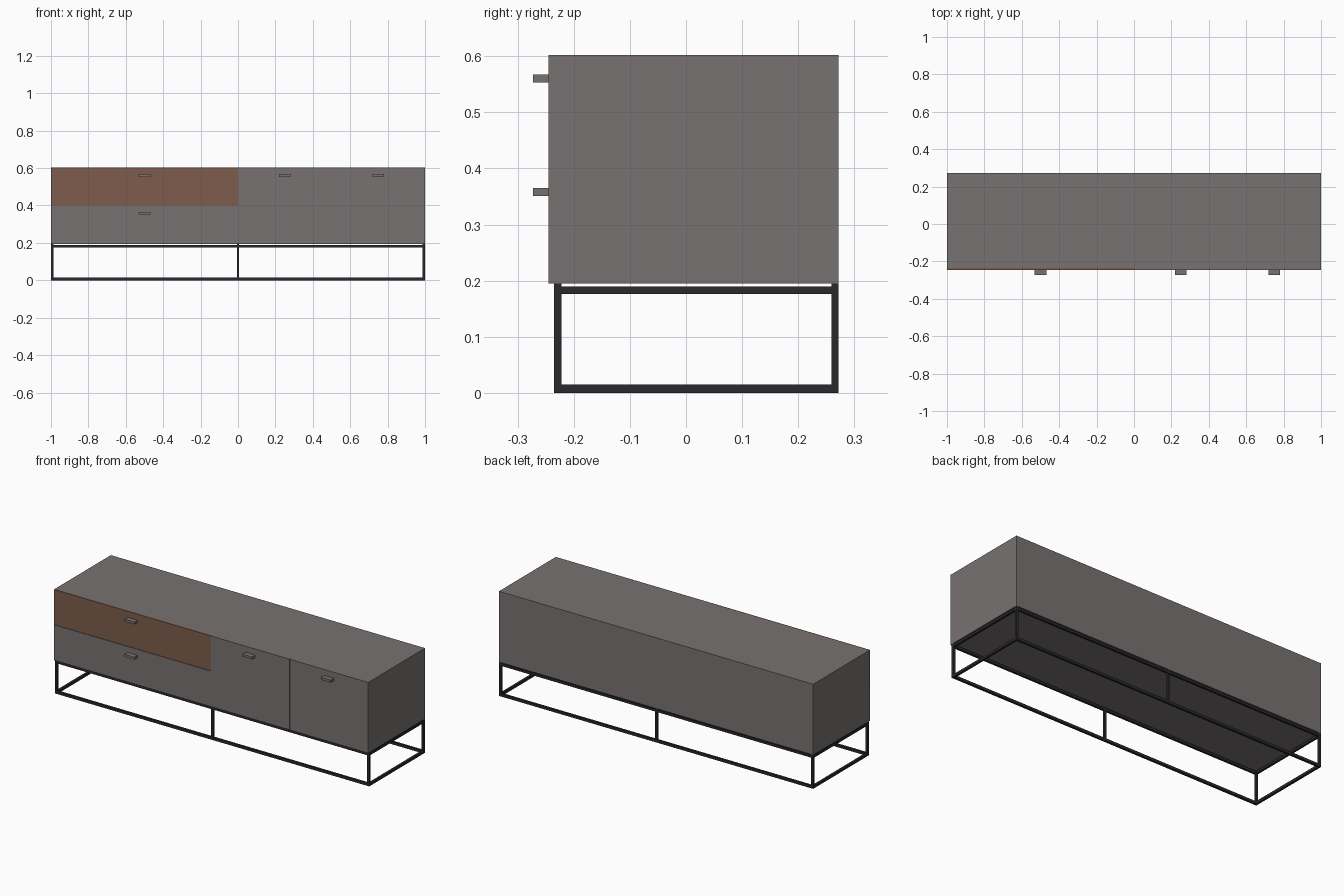
import bpy
import bmesh

cube = bpy.data.objects.get("Cube")
if cube:
    bpy.data.objects.remove(cube, do_unlink=True)


def material(name, rgb):
    mat = bpy.data.materials.new(name)
    mat.use_nodes = True
    mat.diffuse_color = (*rgb, 1)
    mat.node_tree.nodes["Principled BSDF"].inputs["Base Color"].default_value = (*rgb, 1)
    return mat


grey = material("warm grey", (0.19, 0.17, 0.168))
brown = material("brown wood", (0.21, 0.108, 0.075))
black = material("black metal", (0.024, 0.022, 0.025))


def boxes(name, mat, *spans):
    """One object made of boxes, each given as x, y and z ranges."""
    bm = bmesh.new()
    for span in spans:
        verts = bmesh.ops.create_cube(bm, size=1)["verts"]
        for v in verts:
            for i, (low, high) in enumerate(span):
                v.co[i] = low if v.co[i] < 0 else high
    mesh = bpy.data.meshes.new(name)
    bm.to_mesh(mesh)
    bm.free()
    mesh.materials.append(mat)
    obj = bpy.data.objects.new(name, mesh)
    bpy.context.collection.objects.link(obj)
    return obj


FRONT, BACK = -0.235, 0.272      # carcass depth
FACE = -0.245                    # outside of the door and drawer fronts
BOTTOM, MIDDLE, TOP = 0.195, 0.4, 0.602
GAP = 0.001
BAR = 0.013

# Carcass
boxes("cabinet_body", grey, ((-1, 1), (FRONT, BACK), (BOTTOM, TOP)))

# Drawer and door fronts, each with a small tab handle
fronts = [
    ("upper_drawer", brown, -1, 0, MIDDLE, TOP),
    ("lower_drawer", grey, -1, 0, BOTTOM, MIDDLE),
    ("inner_door", grey, 0, 0.5, BOTTOM, TOP),
    ("outer_door", grey, 0.5, 1, BOTTOM, TOP),
]
for name, mat, x0, x1, z0, z1 in fronts:
    left = x0 if x0 == -1 else x0 + GAP
    right = x1 if x1 == 1 else x1 - GAP
    low = z0 if z0 == BOTTOM else z0 + GAP
    high = z1 if z1 == TOP else z1 - GAP
    boxes(name + "_front", mat, ((left, right), (FACE, FRONT), (low, high)))
    mid, grip = (x0 + x1) / 2, z1 - 0.042
    boxes(name + "_handle", grey,
          ((mid - 0.031, mid + 0.031), (-0.273, FACE), (grip - 0.007, grip + 0.007)))

# Metal frame: six legs and two rings of rails
edges_y = [(FRONT, FRONT + BAR), (BACK - BAR, BACK)]
edges_x = [(-1, BAR - 1), (1 - BAR, 1)]
legs_x = edges_x + [(-BAR / 2, BAR / 2)]
boxes("frame_legs", black, *[(x, y, (0, BOTTOM)) for x in legs_x for y in edges_y])
for name, z in (("lower", (0, 0.015)), ("upper", (0.176, 0.19))):
    boxes(name + "_long_rails", black, *[((-1, 1), y, z) for y in edges_y])
    boxes(name + "_end_rails", black, *[(x, (FRONT, BACK), z) for x in edges_x])
